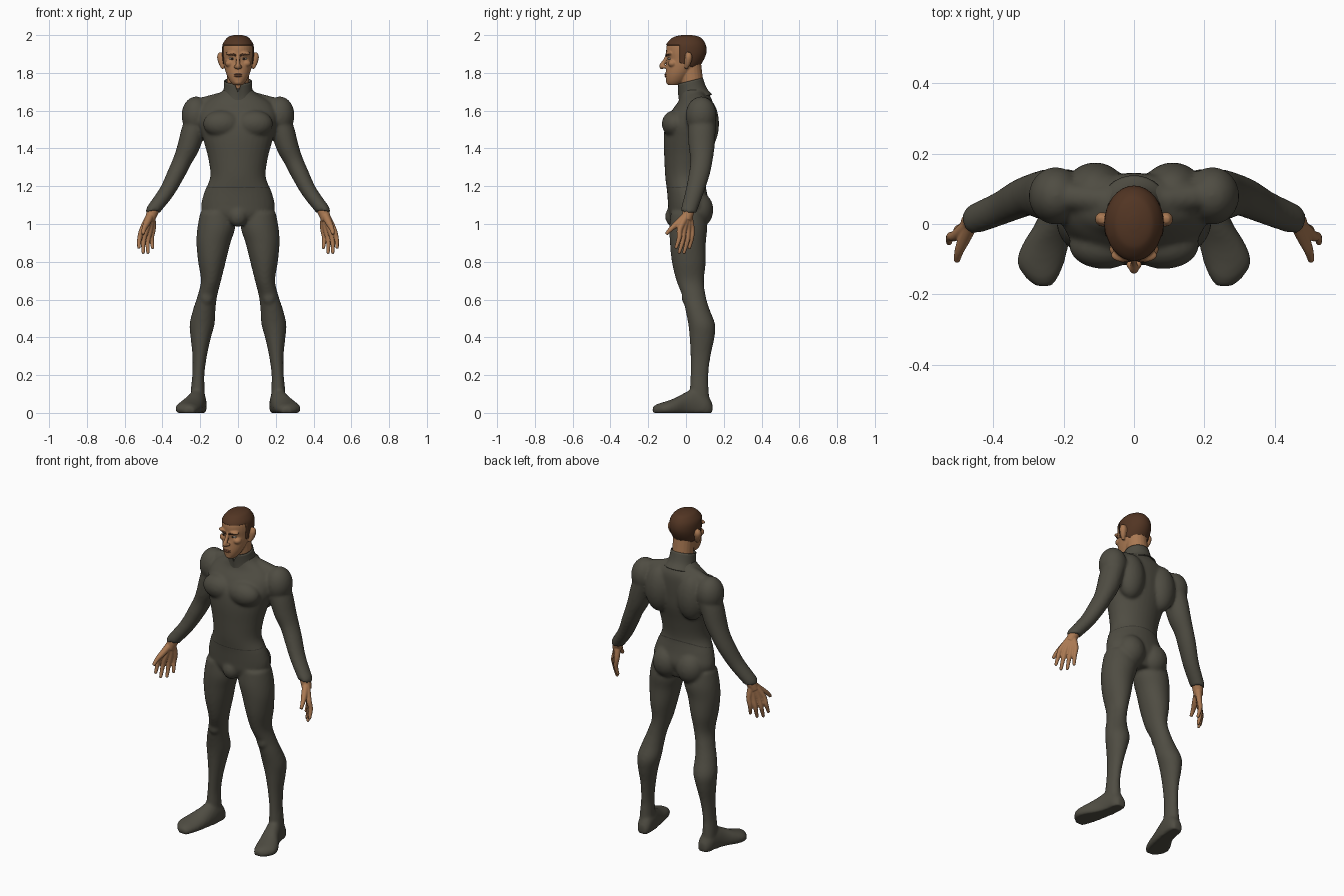
import bpy, bmesh, math
from mathutils import Vector, Matrix

old = bpy.data.objects.get("Cube")
if old:
    bpy.data.objects.remove(old, do_unlink=True)


def material(name, colour):
    mat = bpy.data.materials.new(name)
    mat.use_nodes = True
    mat.diffuse_color = (*colour, 1)
    mat.node_tree.nodes["Principled BSDF"].inputs["Base Color"].default_value = (*colour, 1)
    return mat


SUIT = material("dark olive suit", (.078, .073, .055))
SEAM = material("suit seam", (.045, .042, .033))
SKIN = material("tan skin", (.40, .19, .085))
HAIR = material("brown hair", (.085, .036, .017))
LIPS = material("lips", (.25, .095, .05))
WHITE = material("eye white", (.5, .45, .38))
DARK = material("dark iris", (.02, .012, .008))


def refine(rows, steps=4):
    """Catmull-Rom interpolation between rows of numbers."""
    out = []
    for i in range(len(rows) - 1):
        a, b, c, d = (rows[min(max(i + k, 0), len(rows) - 1)] for k in (-1, 0, 1, 2))
        for s in range(steps):
            t = s / steps
            out.append([q + .5 * t * (r - p + t * (2 * p - 5 * q + 4 * r - e + t * (3 * (q - r) + e - p)))
                        for p, q, r, e in zip(a, b, c, d)])
    return out + [list(rows[-1])]


def loft(bm, rings, cap=True):
    loops = [[bm.verts.new(p) for p in ring] for ring in rings]
    n = len(loops[0])
    for low, high in zip(loops, loops[1:]):
        for i in range(n):
            j = (i + 1) % n
            bm.faces.new((low[i], low[j], high[j], high[i]))
    if cap:
        bm.faces.new(loops[0][::-1])
        bm.faces.new(loops[-1])


def circle(n=32):
    return [(math.cos(math.tau * i / n), math.sin(math.tau * i / n)) for i in range(n)]


def stack(bm, rows, side=1):
    """Level elliptical sections: z, centre x, centre y, half width, half depth."""
    loft(bm, [[(side * (x + w * c), y + d * s, z) for c, s in circle()]
              for z, x, y, w, d in refine(rows)])


def limb(bm, rows, side=1, depth=1.0):
    """Round tube along a path of x, y, z, radius."""
    rows = refine(rows)
    path = [Vector((side * r[0], r[1], r[2])) for r in rows]
    rings = []
    for i, p in enumerate(path):
        along = (path[min(i + 1, len(path) - 1)] - path[max(i - 1, 0)]).normalized()
        across = along.cross(Vector((0, 1, 0))).normalized()
        front = along.cross(across) * depth
        rings.append([p + (across * c + front * s) * rows[i][3] for c, s in circle(20)])
    loft(bm, rings)


def blob(bm, centre, radii, side=1):
    x, y, z = centre
    bmesh.ops.create_uvsphere(bm, u_segments=24, v_segments=16, radius=1,
                              matrix=Matrix.Translation((side * x, y, z)) @ Matrix.Diagonal((*radii, 1)))


def finish(bm, name, mat, voxel=0, smooth=5):
    bmesh.ops.recalc_face_normals(bm, faces=bm.faces)
    for f in bm.faces:
        f.smooth = True
    mesh = bpy.data.meshes.new(name)
    bm.to_mesh(mesh)
    bm.free()
    mesh.materials.append(mat)
    ob = bpy.data.objects.new(name, mesh)
    bpy.context.collection.objects.link(ob)
    if voxel:
        fuse = ob.modifiers.new("fuse", 'REMESH')
        fuse.mode = 'VOXEL'
        fuse.voxel_size = voxel
        fuse.use_smooth_shade = True
        relax = ob.modifiers.new("relax", 'SMOOTH')
        relax.factor = .5
        relax.iterations = smooth
    return ob


# Suit: torso, muscles, arms, legs and feet fused into one skin
bm = bmesh.new()
stack(bm, [(1.0, 0, .015, .15, .08), (1.05, 0, .01, .185, .1), (1.1, 0, .015, .195, .11),
           (1.17, 0, .005, .178, .105), (1.25, 0, -.005, .147, .105), (1.35, 0, 0, .158, .115),
           (1.45, 0, .01, .185, .128), (1.53, 0, .018, .205, .126), (1.6, 0, .035, .2, .11),
           (1.65, 0, .05, .165, .09), (1.69, 0, .045, .1, .075), (1.72, 0, .035, .068, .062)])
blob(bm, (0, -.065, 1.04), (.05, .045, .055))
for side in (1, -1):
    blob(bm, (.085, -.06, 1.53), (.1, .068, .072), side)       # chest
    blob(bm, (.11, .1, 1.53), (.085, .075, .14), side)         # upper back
    blob(bm, (.08, .065, 1.075), (.085, .08, .095), side)      # seat
    blob(bm, (.222, .08, 1.575), (.077, .082, .1), side)       # shoulder
    blob(bm, (.165, .005, .61), (.035, .028, .04), side)       # knee
    limb(bm, [(.06, .065, 1.665, .04), (.21, .08, 1.625, .04)], side)
    limb(bm, [(.2, .085, 1.6, .06), (.235, .083, 1.5, .063), (.262, .083, 1.41, .059),
              (.295, .082, 1.335, .05), (.328, .07, 1.265, .047), (.378, .045, 1.17, .041),
              (.445, .017, 1.08, .037), (.452, .013, 1.065, .036)], side, 1.17)
    stack(bm, [(1.06, .11, .01, .09, .09), (.98, .115, .012, .1, .1), (.9, .13, .01, .09, .095),
               (.8, .138, .015, .073, .09), (.7, .143, .022, .053, .073), (.62, .162, .042, .052, .062),
               (.55, .178, .06, .059, .064), (.47, .19, .083, .066, .071), (.4, .197, .085, .054, .066),
               (.3, .203, .077, .038, .053), (.2, .21, .071, .032, .047), (.12, .213, .07, .037, .05),
               (.03, .213, .075, .04, .055)], side)
    foot = refine([(.14, .205, .025, .05), (.11, .208, .042, .1), (.05, .215, .047, .13),
                   (0, .228, .053, .11), (-.06, .252, .066, .078), (-.11, .265, .067, .06),
                   (-.15, .262, .048, .048), (-.177, .256, .022, .032)])
    loft(bm, [[(side * (x + w * c), y, max(0, h * (.35 + .65 * s))) for c, s in circle()]
              for y, x, w, h in foot])
suit = finish(bm, "body_suit", SUIT, .009)

# Waist seam: thin strip laid on the suit
bm = bmesh.new()
loft(bm, [[(.2 * c, .14 * s, 1.185 + h + .025 * (s + 1)) for c, s in circle(96)] for h in (0, .005)], False)
seam = finish(bm, "waist_seam", SEAM)
wrap = seam.modifiers.new("lay", 'SHRINKWRAP')
wrap.target = suit
wrap.offset = .001

# Collar: tilted open tube with a front notch
bm = bmesh.new()
rings = []
collar = refine([(1.665, .05, .095, .088), (1.7, .036, .078, .074), (1.758, .023, .073, .066)])
for i, (z, y, w, d) in enumerate(collar):
    lift = i / (len(collar) - 1)
    rings.append([(w * c, y + d * s, z + .25 * d * s
                   - (.045 * lift * max(0, 1 - abs(w * c) / .02) if s < 0 else 0)) for c, s in circle(80)])
loft(bm, rings, False)
shell = finish(bm, "collar", SUIT).modifiers.new("cloth", 'SOLIDIFY')
shell.thickness = .006

# Head: skull, neck and facial forms fused together
SKULL = [(1.735, 0, -.065, .025, .028), (1.755, 0, -.055, .042, .05), (1.79, 0, -.04, .06, .068),
         (1.83, 0, -.02, .072, .085), (1.87, 0, -.004, .079, .095), (1.91, 0, 0, .082, .105),
         (1.95, 0, 0, .078, .1), (1.98, 0, .003, .058, .076), (1.991, 0, .004, .04, .052),
         (1.997, 0, .005, .014, .018)]
bm = bmesh.new()
stack(bm, SKULL)
limb(bm, [(0, .04, 1.69, .06), (0, .03, 1.76, .06), (0, .02, 1.85, .06)])
limb(bm, [(0, -.097, 1.9, .009), (0, -.112, 1.865, .01), (0, -.129, 1.836, .013), (0, -.12, 1.824, .009)])
blob(bm, (0, -.086, 1.753), (.025, .02, .018))
blob(bm, (0, -.1, 1.788), (.022, .012, .014))
for side in (1, -1):
    blob(bm, (.012, -.115, 1.832), (.01, .013, .009), side)    # nostril
    blob(bm, (.032, -.089, 1.903), (.034, .019, .011), side)   # brow ridge
    blob(bm, (.045, -.071, 1.85), (.025, .025, .02), side)     # cheekbone
    limb(bm, [(.078, .0, 1.823, .008), (.086, .008, 1.85, .016), (.091, .014, 1.885, .02),
              (.092, .012, 1.908, .01)], side)                 # ear
finish(bm, "head", SKIN, .004, 4)

# Hair: enlarged skull cap, cut along the hairline and nape
bm = bmesh.new()
stack(bm, SKULL)
bmesh.ops.transform(bm, verts=bm.verts, space=Matrix.Translation((0, 0, -1.88)),
                    matrix=Matrix.Scale(1.035, 4))
temple, brow_z, nape = -.035, 1.947, 1.855
cuts = (((0, 0, brow_z), (0, 0, 1)), ((0, temple, 0), (0, 1, 0)), ((0, temple, nape), (0, .35, 1)))
for point, normal in cuts:
    bmesh.ops.bisect_plane(bm, geom=bm.verts[:] + bm.edges[:] + bm.faces[:], plane_co=point, plane_no=normal)
bare = []
for f in bm.faces:
    p = f.calc_center_median()
    behind = p.y > temple and p.z > nape - .35 * (p.y - temple)
    if p.z < brow_z and not behind:
        bare.append(f)
bmesh.ops.delete(bm, geom=bare, context='FACES')
finish(bm, "hair", HAIR).modifiers.new("thickness", 'SOLIDIFY').thickness = .006

# Lips
bm = bmesh.new()
for z in (1.792, 1.783):
    blob(bm, (0, -.105, z), (.021, .01, .0045))
finish(bm, "lips", LIPS)

# Eyes, brows and hands on both sides
FINGERS = [((.505, -.032, .975), (.525, -.052, .877)), ((.487, -.012, .968), (.502, -.036, .85)),
           ((.467, .01, .968), (.477, -.01, .85)), ((.45, .03, .978), (.452, .018, .875))]
for side, label in ((1, "left"), (-1, "right")):
    bm = bmesh.new()
    blob(bm, (.032, -.085, 1.875), (.016, .012, .006), side)
    finish(bm, label + "_eye", WHITE)
    bm = bmesh.new()
    blob(bm, (.031, -.0945, 1.875), (.006, .004, .0055), side)
    finish(bm, label + "_iris", DARK)
    bm = bmesh.new()
    limb(bm, [(.011, -.103, 1.891, .004), (.032, -.104, 1.899, .0055), (.058, -.092, 1.898, .003)], side)
    finish(bm, label + "_eyebrow", HAIR)

    bm = bmesh.new()
    limb(bm, [(.437, .021, 1.1, .031), (.452, .013, 1.065, .031), (.468, .002, 1.02, .026)], side)
    wrist = Vector((.458, .01, 1.06))
    for knuckle, tip in FINGERS:
        knuckle, tip = Vector(knuckle), Vector(tip)
        bend = (knuckle + tip) / 2 + Vector((.006, .006, 0))
        limb(bm, [(*wrist.lerp(knuckle, .2), .02), (*knuckle, .0155), (*bend, .0125), (*tip, .009)], side)
        blob(bm, tip, (.009, .009, .009), side)
    limb(bm, [(.463, .0, 1.045, .02), (.482, -.042, 1.005, .018), (.497, -.078, .975, .013),
              (.503, -.105, .946, .009)], side)
    finish(bm, label + "_hand", SKIN, .0035, 4)
